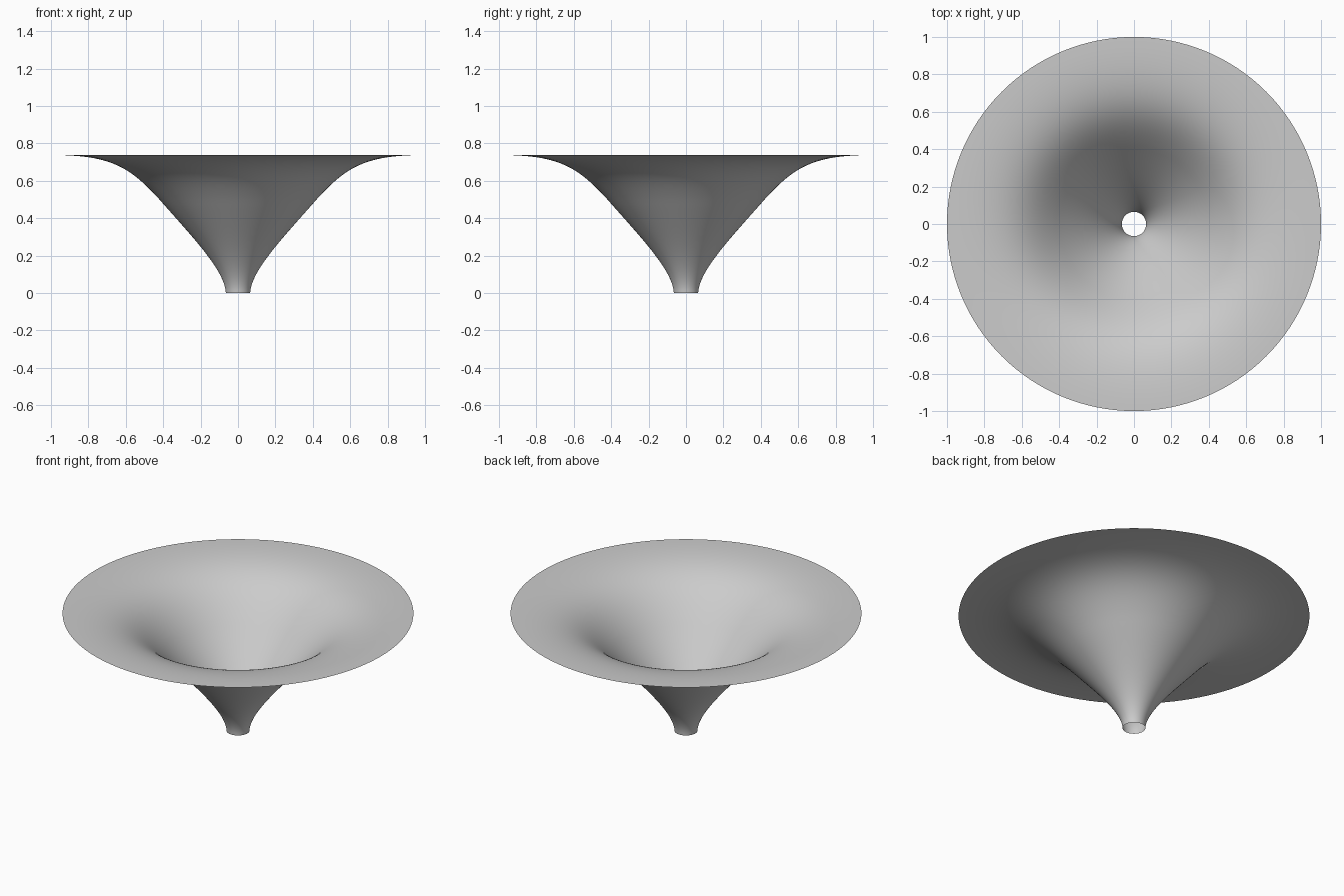
import bpy
import bmesh
import math
from mathutils import Vector
from mathutils.geometry import interpolate_bezier

cube = bpy.data.objects.get("Cube")
if cube:
    bpy.data.objects.remove(cube, do_unlink=True)

SEGMENTS = 128

# Matte grey material
grey = bpy.data.materials.new("soft_grey")
grey.use_nodes = True
colour = (0.6, 0.6, 0.6, 1)
grey.diffuse_color = colour
grey.node_tree.nodes["Principled BSDF"].inputs["Base Color"].default_value = colour


def curve(*points):
    """Sample one bezier span given as (radius, height) pairs."""
    return interpolate_bezier(*[Vector((r, 0, z)) for r, z in points], 25)


# Profile: narrow throat rising into a slope, then flaring to a flat rim
throat = curve((0.065, 0), (0.07, 0.12), (0.24, 0.295), (0.42, 0.5))
flare = curve((0.42, 0.5), (0.58, 0.675), (0.68, 0.738), (1, 0.738))
profile = throat + flare[1:]

# Revolve the profile into an open, single-walled funnel
bm = bmesh.new()
verts = [bm.verts.new(p) for p in profile]
edges = [bm.edges.new(pair) for pair in zip(verts, verts[1:])]
bmesh.ops.spin(bm, geom=verts + edges, cent=(0, 0, 0), axis=(0, 0, 1),
               angle=math.tau, steps=SEGMENTS)
bmesh.ops.remove_doubles(bm, verts=bm.verts[:], dist=0.0001)

# Face the surface upward, into the bowl
bm.normal_update()
down = [f for f in bm.faces if f.normal.z < 0]
bmesh.ops.reverse_faces(bm, faces=down)
for face in bm.faces:
    face.smooth = True

mesh = bpy.data.meshes.new("funnel")
bm.to_mesh(mesh)
bm.free()
mesh.materials.append(grey)
funnel = bpy.data.objects.new("funnel", mesh)
bpy.context.collection.objects.link(funnel)
